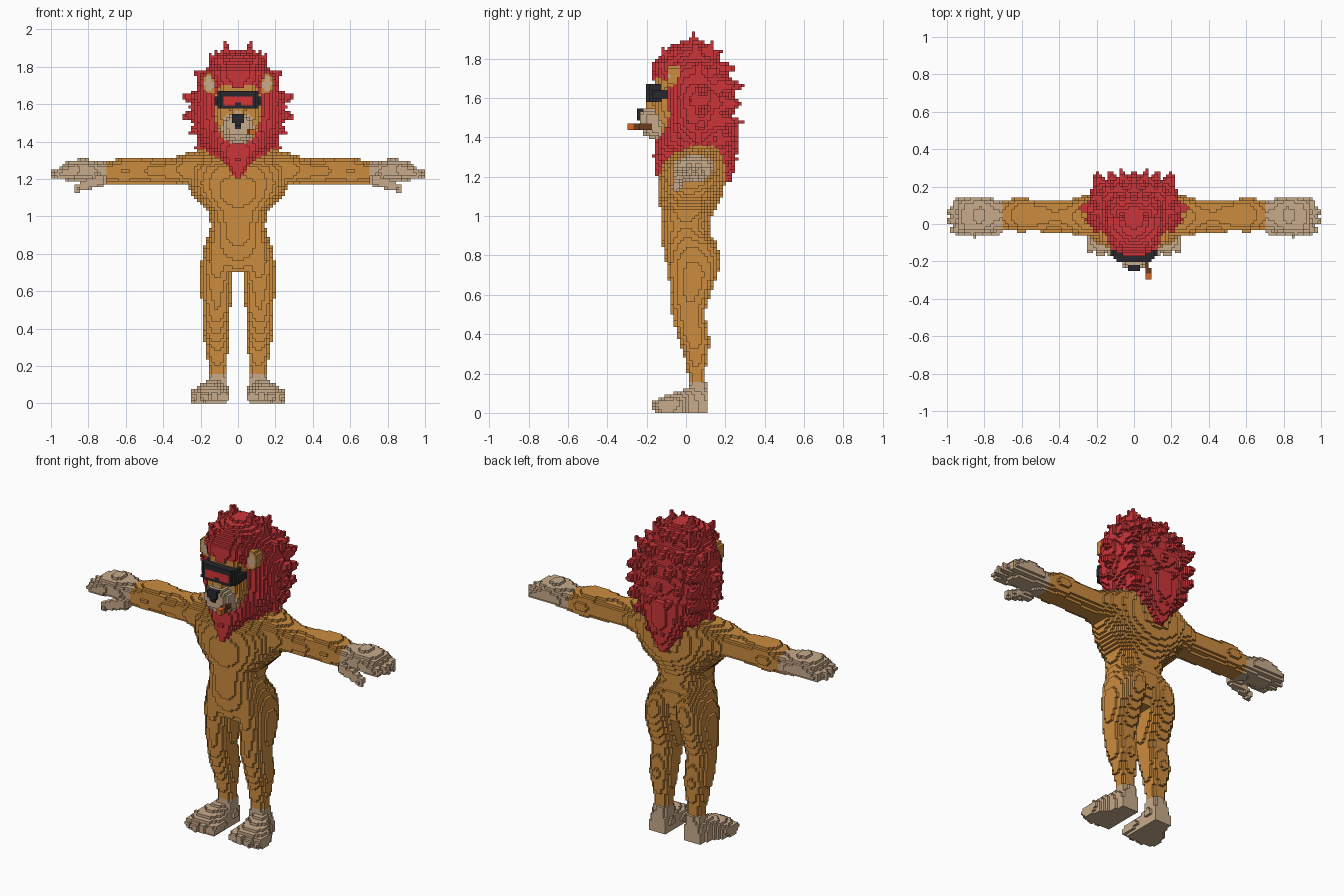
import bpy, math
from mathutils import Vector

V = 2 / 128          # size of one block
cells = {}           # block index -> part name
COLOURS = {
    "orange_fur": (0.60, 0.262, 0.05), "beige_fur": (0.58, 0.41, 0.26),
    "red_mane": (0.60, 0.036, 0.042), "black": (0.022, 0.022, 0.026),
    "lens_red": (0.68, 0.035, 0.035), "brown": (0.15, 0.045, 0.015),
    "ember_orange": (0.65, 0.14, 0.02),
}
PARTS = {
    "body": "orange_fur", "hands": "beige_fur", "feet": "beige_fur", "mane": "red_mane",
    "face": "orange_fur", "muzzle": "beige_fur", "nose": "black", "ears": "orange_fur",
    "inner_ears": "beige_fur", "goggle_frame": "black", "goggle_lens": "lens_red",
    "cigar": "brown", "cigar_tip": "ember_orange",
}


def span(lo, hi):
    """Block indices whose centres lie between lo and hi."""
    return range(math.ceil(lo / V - 0.5), math.floor(hi / V - 0.5) + 1)


def put(part, i, j, k, mirror):
    if k >= 0:
        cells[i, j, k] = part
        if mirror:
            cells[-1 - i, j, k] = part


def loft(part, axis, rows, power=2.0, mirror=False):
    """Fill rounded sections (t, a0, a1, b0, b1) along an axis; a, b are the other two axes."""
    for (t0, *r0), (t1, *r1) in zip(rows, rows[1:]):
        for n in span(t0, t1):
            f = ((n + 0.5) * V - t0) / (t1 - t0)
            a0, a1, b0, b1 = (p + (q - p) * f for p, q in zip(r0, r1))
            for a in span(a0, a1):
                u = abs(((a + 0.5) * V - (a0 + a1) / 2) / ((a1 - a0) / 2)) ** power
                for b in span(b0, b1):
                    w = abs(((b + 0.5) * V - (b0 + b1) / 2) / ((b1 - b0) / 2)) ** power
                    if u + w <= 1:
                        put(part, *{"x": (n, a, b), "y": (a, n, b), "z": (a, b, n)}[axis], mirror)


def box(part, x0, x1, y0, y1, z0, z1, mirror=False):
    loft(part, "z", [(z0, x0, x1, y0, y1), (z1, x0, x1, y0, y1)], 200, mirror)


def taper(part, p, q, r0, r1, mirror=True):
    """Fill a round-ended cone from p to q."""
    p, q = Vector(p), Vector(q)
    d, r = q - p, max(r0, r1)
    rng = [span(min(p[n], q[n]) - r, max(p[n], q[n]) + r) for n in range(3)]
    for i in rng[0]:
        for j in rng[1]:
            for k in rng[2]:
                c = Vector((i + 0.5, j + 0.5, k + 0.5)) * V
                t = min(1, max(0, (c - p).dot(d) / d.length_squared))
                if (c - p - d * t).length <= r0 + (r1 - r0) * t:
                    put(part, i, j, k, mirror)


def sym(rows):
    """Rows (t, half_width, b0, b1) made symmetric about x = 0."""
    return [(t, -h, h, b0, b1) for t, h, b0, b1 in rows]


# torso
loft("body", "z", sym([
    (0.70, 0.09, -0.08, 0.10), (0.78, 0.16, -0.105, 0.13), (0.86, 0.172, -0.12, 0.14),
    (0.95, 0.145, -0.127, 0.12), (1.02, 0.16, -0.13, 0.14), (1.10, 0.235, -0.14, 0.18),
    (1.18, 0.28, -0.14, 0.20), (1.26, 0.29, -0.125, 0.20), (1.32, 0.27, -0.07, 0.19),
    (1.36, 0.20, 0.0, 0.17)]), 2.3)
# legs
loft("body", "z", [
    (0.14, 0.06, 0.155, 0.015, 0.10), (0.2, 0.062, 0.158, 0.008, 0.095),
    (0.3, 0.05, 0.175, -0.012, 0.112), (0.36, 0.045, 0.187, -0.035, 0.122),
    (0.42, 0.043, 0.19, -0.05, 0.112), (0.5, 0.04, 0.188, -0.07, 0.092),
    (0.6, 0.03, 0.20, -0.075, 0.125), (0.7, 0.025, 0.202, -0.09, 0.16),
    (0.76, 0.008, 0.197, -0.1, 0.175), (0.85, 0.008, 0.178, -0.1, 0.16),
    (0.93, 0.02, 0.13, -0.09, 0.11)], 2.2, True)
# arms
loft("body", "x", [
    (0.2, -0.06, 0.17, 1.16, 1.355), (0.28, -0.07, 0.15, 1.165, 1.335),
    (0.34, -0.05, 0.13, 1.175, 1.315), (0.42, -0.045, 0.13, 1.175, 1.305),
    (0.52, -0.038, 0.13, 1.168, 1.32), (0.62, -0.04, 0.137, 1.165, 1.32),
    (0.705, -0.03, 0.125, 1.17, 1.29)], 2.2, True)
# hands: palm, fingers, thumb
loft("hands", "x", [
    (0.7, -0.03, 0.12, 1.168, 1.288), (0.76, -0.04, 0.135, 1.18, 1.295),
    (0.82, -0.052, 0.14, 1.19, 1.31), (0.90, -0.055, 0.137, 1.19, 1.30),
    (0.93, -0.045, 0.125, 1.2, 1.285)], 2.4, True)
for y, x in ((-0.03, 0.955), (0.018, 0.975), (0.065, 0.975), (0.11, 0.95)):
    taper("hands", (0.86, y, 1.25), (x, y, 1.226), 0.035, 0.025)
taper("hands", (0.74, -0.03, 1.195), (0.855, -0.05, 1.15), 0.035, 0.022)
# feet: sole, ankle, toes
loft("feet", "y", [
    (-0.14, 0.07, 0.24, -0.06, 0.075), (-0.10, 0.055, 0.25, -0.08, 0.09),
    (-0.03, 0.06, 0.235, -0.09, 0.11), (0.03, 0.055, 0.19, -0.12, 0.14),
    (0.105, 0.06, 0.165, -0.10, 0.12)], 2.8, True)
loft("feet", "z", [(0.05, 0.05, 0.17, 0.0, 0.108), (0.15, 0.06, 0.155, 0.012, 0.105)], 2.3, True)
for x, y in ((0.075, -0.135), (0.125, -0.146), (0.178, -0.143), (0.228, -0.125)):
    taper("feet", (x, -0.06, 0.045), (x, y, 0.035), 0.03, 0.028)

# mane: core, forelock, beard, back drop
loft("mane", "z", sym([
    (1.32, 0.16, -0.09, 0.20), (1.45, 0.225, -0.105, 0.235), (1.6, 0.25, -0.105, 0.25),
    (1.74, 0.205, -0.12, 0.21), (1.84, 0.135, -0.10, 0.14), (1.885, 0.05, -0.02, 0.09)]), 2.4)
loft("mane", "z", sym([
    (1.69, 0.12, -0.165, 0.0), (1.77, 0.145, -0.175, 0.0), (1.82, 0.12, -0.13, 0.05),
    (1.87, 0.07, -0.07, 0.1)]))
loft("mane", "z", sym([
    (1.2, 0.012, -0.155, -0.10), (1.3, 0.085, -0.165, 0.0), (1.38, 0.15, -0.155, 0.05),
    (1.46, 0.18, -0.12, 0.05)]))
loft("mane", "z", sym([
    (1.17, 0.02, 0.195, 0.235), (1.25, 0.08, 0.12, 0.25), (1.35, 0.14, 0.1, 0.262),
    (1.48, 0.18, 0.1, 0.26)]))
# mane: outline tufts
centre = Vector((0, 0.06, 1.58))
for x, y, z in ((0.07, 0.04, 1.925), (0.155, 0.05, 1.875), (0.225, 0.06, 1.78),
                (0.295, 0.09, 1.645), (0.295, 0.09, 1.53), (0.265, 0.08, 1.44), (0.225, 0.06, 1.36),
                (0.22, 0.0, 1.70), (0.255, 0.02, 1.58), (0.24, 0.01, 1.47),
                (0.10, -0.12, 1.85), (0.12, 0.13, 1.88), (0.23, 0.15, 1.77)):
    tip = Vector((x, y, z))
    taper("mane", centre + (tip - centre) * 0.68, tip, 0.06, 0.008)
# mane: rows of tufts on the back
for n, (z, y, w) in enumerate(((1.83, 0.18, 0.10), (1.75, 0.25, 0.15), (1.66, 0.29, 0.20),
                               (1.57, 0.28, 0.21), (1.48, 0.285, 0.20), (1.39, 0.27, 0.17),
                               (1.29, 0.255, 0.09))):
    for f in ((0.0, 0.6, 1.0) if n % 2 else (0.32, 1.0)):
        taper("mane", (w * f * 0.85, y - 0.11, z + 0.0), (w * f, y - 0.02 * f * f, z), 0.055, 0.01)

# ears
loft("ears", "y", [(-0.095, 0.115, 0.195, 1.655, 1.765), (-0.03, 0.115, 0.195, 1.655, 1.765)], 2.2, True)
loft("inner_ears", "y", [(-0.095, 0.13, 0.18, 1.675, 1.745), (-0.078, 0.13, 0.18, 1.675, 1.745)], 2, True)
# face and muzzle
loft("face", "z", sym([
    (1.42, 0.09, -0.15, 0.0), (1.5, 0.12, -0.16, 0.0), (1.62, 0.13, -0.165, 0.0),
    (1.71, 0.10, -0.16, 0.0)]), 2.8)
loft("face", "y", sym([(-0.20, 0.035, 1.53, 1.62), (-0.12, 0.05, 1.53, 1.66)]))
loft("muzzle", "y", sym([
    (-0.24, 0.05, 1.45, 1.54), (-0.20, 0.075, 1.40, 1.555), (-0.12, 0.09, 1.383, 1.555)]), 2.3)
loft("nose", "y", sym([(-0.25, 0.034, 1.49, 1.555), (-0.215, 0.034, 1.49, 1.555)]), 2.5)
box("nose", -0.016, 0.016, -0.24, -0.215, 1.468, 1.50)
# goggles
box("goggle_frame", -0.095, 0.095, -0.204, -0.15, 1.578, 1.673)
box("goggle_frame", 0.094, 0.11, -0.188, -0.12, 1.578, 1.673, True)
box("goggle_frame", 0.109, 0.126, -0.173, -0.09, 1.592, 1.64, True)
box("goggle_lens", -0.079, 0.079, -0.204, -0.187, 1.592, 1.64)
box("goggle_frame", -0.016, 0.016, -0.204, -0.187, 1.578, 1.609)
# cigar
box("cigar", 0.046, 0.079, -0.235, -0.17, 1.437, 1.47)
box("cigar", 0.062, 0.094, -0.282, -0.23, 1.437, 1.47)
box("cigar_tip", 0.062, 0.094, -0.298, -0.265, 1.437, 1.47)

# outer block faces become one mesh per part
SIDES = {
    (1, 0, 0): ((1, 0, 0), (1, 1, 0), (1, 1, 1), (1, 0, 1)),
    (-1, 0, 0): ((0, 0, 0), (0, 0, 1), (0, 1, 1), (0, 1, 0)),
    (0, 1, 0): ((0, 1, 0), (0, 1, 1), (1, 1, 1), (1, 1, 0)),
    (0, -1, 0): ((0, 0, 0), (1, 0, 0), (1, 0, 1), (0, 0, 1)),
    (0, 0, 1): ((0, 0, 1), (1, 0, 1), (1, 1, 1), (0, 1, 1)),
    (0, 0, -1): ((0, 0, 0), (0, 1, 0), (1, 1, 0), (1, 0, 0)),
}
materials = {}
for name, rgb in COLOURS.items():
    materials[name] = bpy.data.materials.new(name)
    materials[name].diffuse_color = (*rgb, 1)
for part, colour in PARTS.items():
    index, faces = {}, []
    for (i, j, k), owner in cells.items():
        if owner != part:
            continue
        for (dx, dy, dz), corners in SIDES.items():
            if (i + dx, j + dy, k + dz) not in cells:
                faces.append([index.setdefault((i + a, j + b, k + c), len(index)) for a, b, c in corners])
    mesh = bpy.data.meshes.new(part)
    mesh.from_pydata([(x * V, y * V, z * V) for x, y, z in index], [], faces)
    mesh.materials.append(materials[colour])
    bpy.context.collection.objects.link(bpy.data.objects.new(part, mesh))
